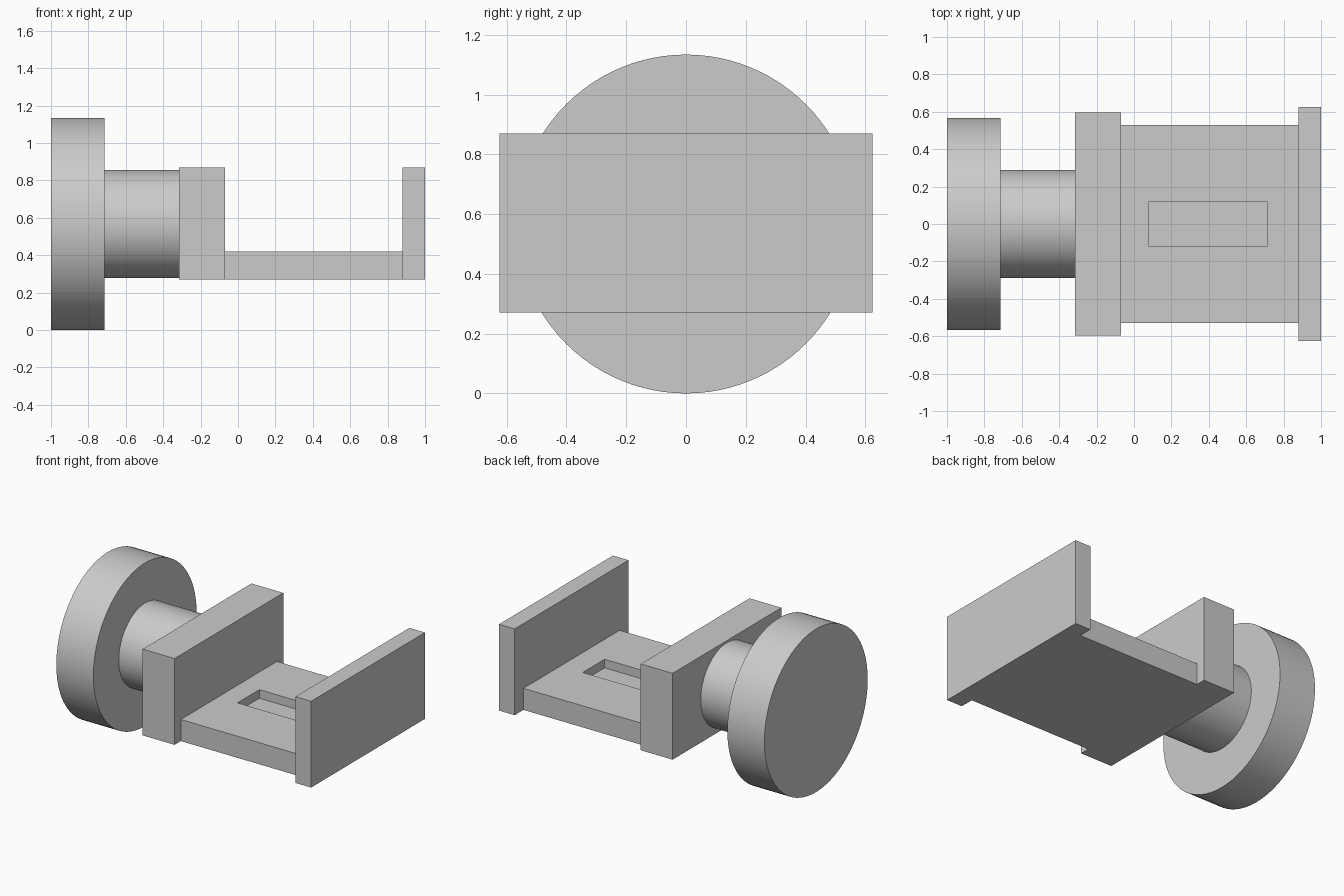
import bpy
import bmesh
import math
from mathutils import Matrix

default = bpy.data.objects.get("Cube")
if default:
    bpy.data.objects.remove(default, do_unlink=True)

# Single plain grey finish
GREY = (0.6, 0.6, 0.6, 1.0)
grey = bpy.data.materials.new("plain grey")
grey.use_nodes = True
grey.diffuse_color = GREY
grey.node_tree.nodes["Principled BSDF"].inputs["Base Color"].default_value = GREY

AXIS_Z = 0.567   # height of the turning axis
BASE_Z = 0.27    # underside of the cradle
WALL_Z = 0.87    # top of the cradle walls
FLOOR_Z = 0.42   # top of the cradle floor


def finish(name, bm):
    bmesh.ops.recalc_face_normals(bm, faces=bm.faces)
    mesh = bpy.data.meshes.new(name)
    bm.to_mesh(mesh)
    bm.free()
    mesh.materials.append(grey)
    obj = bpy.data.objects.new(name, mesh)
    bpy.context.collection.objects.link(obj)
    return obj


def box_mesh(x0, x1, half_y, z0, z1):
    bm = bmesh.new()
    place = Matrix.Translation(((x0 + x1) / 2, 0, (z0 + z1) / 2))
    size = Matrix.Diagonal((x1 - x0, 2 * half_y, z1 - z0, 1))
    bmesh.ops.create_cube(bm, size=1, matrix=place @ size)
    return bm


def cylinder(name, x0, x1, radius):
    bm = bmesh.new()
    place = Matrix.Translation(((x0 + x1) / 2, 0, AXIS_Z))
    turn = Matrix.Rotation(math.pi / 2, 4, "Y")
    bmesh.ops.create_cone(bm, cap_ends=True, segments=96, radius1=radius,
                          radius2=radius, depth=x1 - x0, matrix=place @ turn)
    obj = finish(name, bm)
    bpy.ops.object.select_all(action="DESELECT")
    obj.select_set(True)
    bpy.context.view_layer.objects.active = obj
    bpy.ops.object.shade_smooth_by_angle(angle=math.radians(30))


# Round flange and the shaft behind it
cylinder("flange_disc", -1.0, -0.715, AXIS_Z)
cylinder("shaft", -0.715, -0.315, 0.288)

# Upright walls at both ends of the cradle
finish("inner_wall", box_mesh(-0.315, -0.07, 0.597, BASE_Z, WALL_Z))
finish("end_wall", box_mesh(0.88, 1.0, 0.625, BASE_Z, WALL_Z))

# Cradle floor with a shallow rectangular pocket sunk into its top
bm = box_mesh(-0.07, 0.88, 0.528, BASE_Z, FLOOR_Z)
top = max(bm.faces, key=lambda f: f.calc_center_median().z)
middle = top.calc_center_median().x
bmesh.ops.inset_region(bm, faces=[top], thickness=0.1)
for v in top.verts:
    v.co.x = 0.08 if v.co.x < middle else 0.71
    v.co.y = math.copysign(0.12, v.co.y)
bmesh.ops.inset_region(bm, faces=[top], thickness=0)
for v in top.verts:
    v.co.z = FLOOR_Z - 0.06
finish("cradle_floor", bm)
